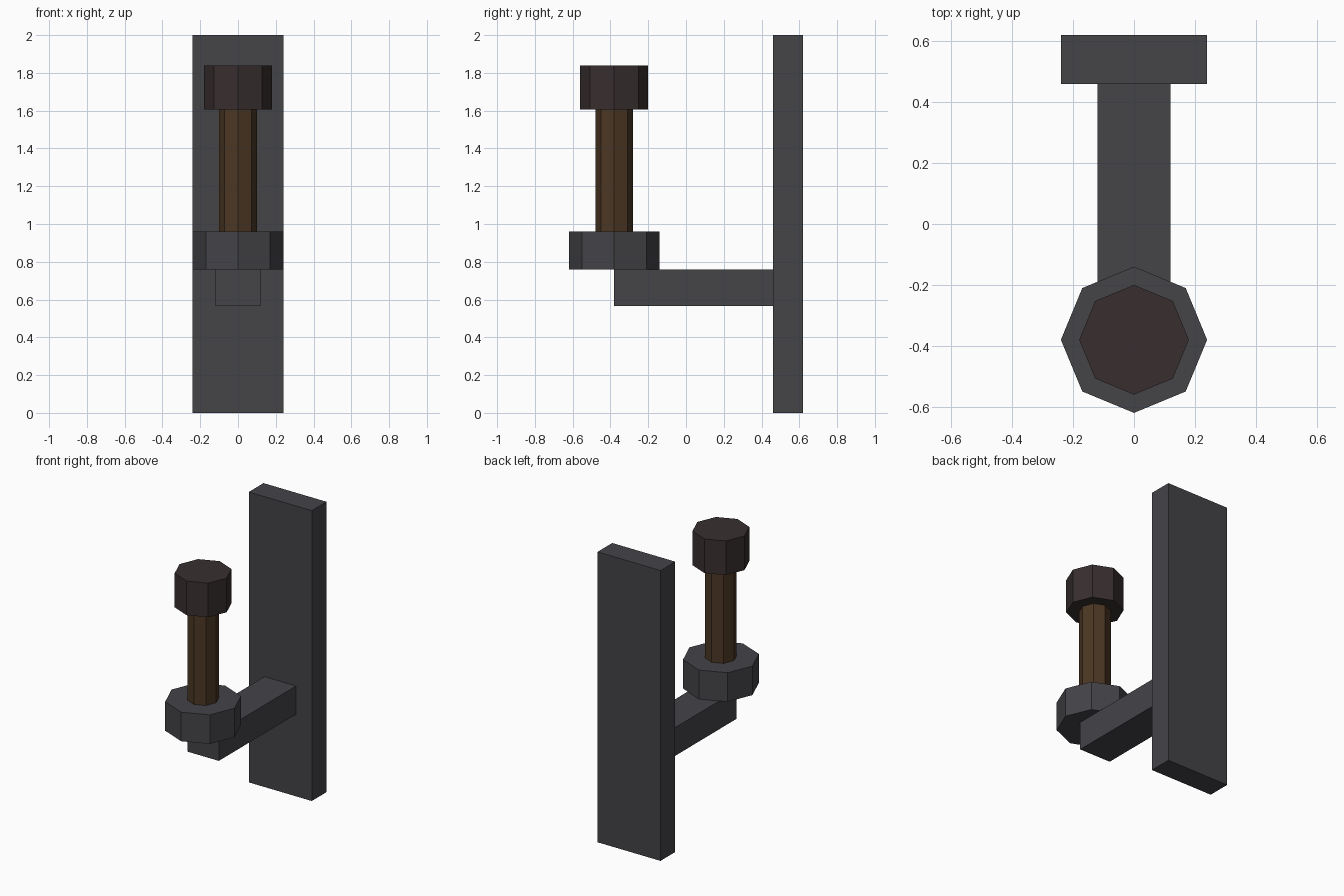
import bpy

cube = bpy.data.objects.get("Cube")
if cube:
    bpy.data.objects.remove(cube, do_unlink=True)


def material(name, rgb):
    mat = bpy.data.materials.new(name)
    mat.use_nodes = True
    mat.diffuse_color = (*rgb, 1)
    bsdf = next(n for n in mat.node_tree.nodes if n.type == "BSDF_PRINCIPLED")
    bsdf.inputs["Base Color"].default_value = (*rgb, 1)
    return mat


def finish(name, mat):
    obj = bpy.context.object
    obj.name = obj.data.name = name
    obj.data.materials.append(mat)
    return obj


def box(name, mat, low, high):
    center = [(a + b) / 2 for a, b in zip(low, high)]
    bpy.ops.mesh.primitive_cube_add(size=1, location=center)
    obj = finish(name, mat)
    size = [b - a for a, b in zip(low, high)]
    for v in obj.data.vertices:
        v.co = [c * s for c, s in zip(v.co, size)]


def octagon(name, mat, radius, bottom, top):
    bpy.ops.mesh.primitive_cylinder_add(
        vertices=8, radius=radius, depth=top - bottom,
        location=(0, TORCH_Y, (bottom + top) / 2))
    finish(name, mat)


TORCH_Y = -0.38
iron = material("dark iron", (0.058, 0.056, 0.064))
wood = material("brown wood", (0.072, 0.038, 0.017))
char = material("charred wood", (0.040, 0.028, 0.028))

# Wall bracket
box("wall_plate", iron, (-0.24, 0.46, 0), (0.24, 0.62, 2))
box("support_arm", iron, (-0.12, TORCH_Y, 0.565), (0.12, 0.46, 0.76))
octagon("holder_cup", iron, 0.24, 0.76, 0.96)

# Torch standing in the holder
octagon("torch_handle", wood, 0.10, 0.96, 1.605)
octagon("torch_head", char, 0.18, 1.605, 1.84)
